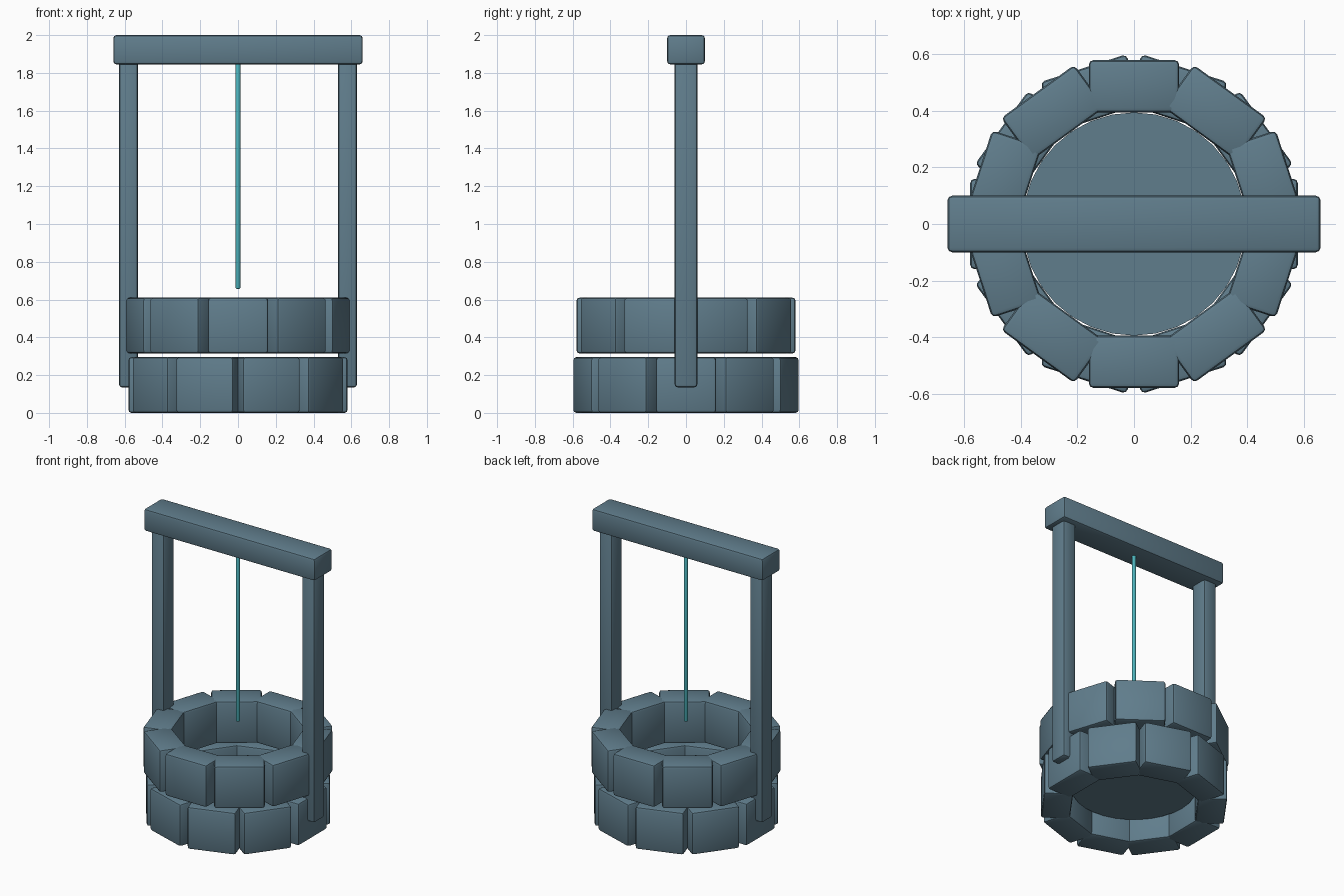
import bpy
import math

if "Cube" in bpy.data.objects:
    bpy.data.objects.remove(bpy.data.objects["Cube"])


def flat_colour(name, rgb):
    mat = bpy.data.materials.new(name)
    mat.diffuse_color = (*rgb, 1.0)
    mat.use_nodes = True
    mat.node_tree.nodes["Principled BSDF"].inputs["Base Color"].default_value = mat.diffuse_color
    return mat


SLATE = flat_colour("slate_grey", (0.117, 0.205, 0.262))
TEAL = flat_colour("teal", (0.075, 0.46, 0.51))


def finish(name, mat, bevel=0.0, segments=2):
    """Name, colour, round and smooth the active object."""
    ob = bpy.context.object
    ob.name = name
    ob.data.materials.append(mat)
    bpy.ops.object.transform_apply(location=False, rotation=False, scale=True)
    if bevel:
        mod = ob.modifiers.new("rounded_edges", 'BEVEL')
        mod.width = bevel
        mod.segments = segments
        mod.limit_method = 'ANGLE'
        bpy.ops.object.modifier_apply(modifier=mod.name)
    bpy.ops.object.shade_smooth_by_angle(angle=math.radians(40))
    return ob


def box(name, centre, size, bevel, turn=0.0):
    bpy.ops.mesh.primitive_cube_add(size=1, location=centre, rotation=(0, 0, turn))
    bpy.context.object.scale = size
    return finish(name, SLATE, bevel)


# Two staggered courses of ten stone blocks
COUNT, R_IN, R_OUT = 10, 0.395, 0.58
HEIGHT, WIDTH = 0.295, 0.32
for course, (z, offset) in enumerate(((0.0, 0.0), (0.315, 0.5))):
    for i in range(COUNT):
        a = math.tau * (i + offset) / COUNT
        r = (R_IN + R_OUT) / 2
        label = ("lower", "upper")[course]
        box(f"{label}_stone_{i + 1}",
            (r * math.cos(a), r * math.sin(a), z + HEIGHT / 2),
            (R_OUT - R_IN, WIDTH, HEIGHT), 0.016, a)

# Water disc inside the lower course
bpy.ops.mesh.primitive_cylinder_add(vertices=32, radius=0.395, depth=0.02,
                                    location=(0, 0, 0.16))
finish("water_disc", SLATE)

# Side posts
for side, x in (("left", -0.58), ("right", 0.58)):
    box(f"{side}_post", (x, 0, 0.9975), (0.10, 0.12, 1.725), 0.016)

# Crossbeam
box("crossbeam", (0, 0, 1.9225), (1.32, 0.20, 0.155), 0.016)

# Hanging rope with a softened tip
bpy.ops.mesh.primitive_cylinder_add(vertices=8, radius=0.0135, depth=1.22,
                                    location=(0, 0, 1.267))
finish("rope", TEAL, 0.006, 2)
